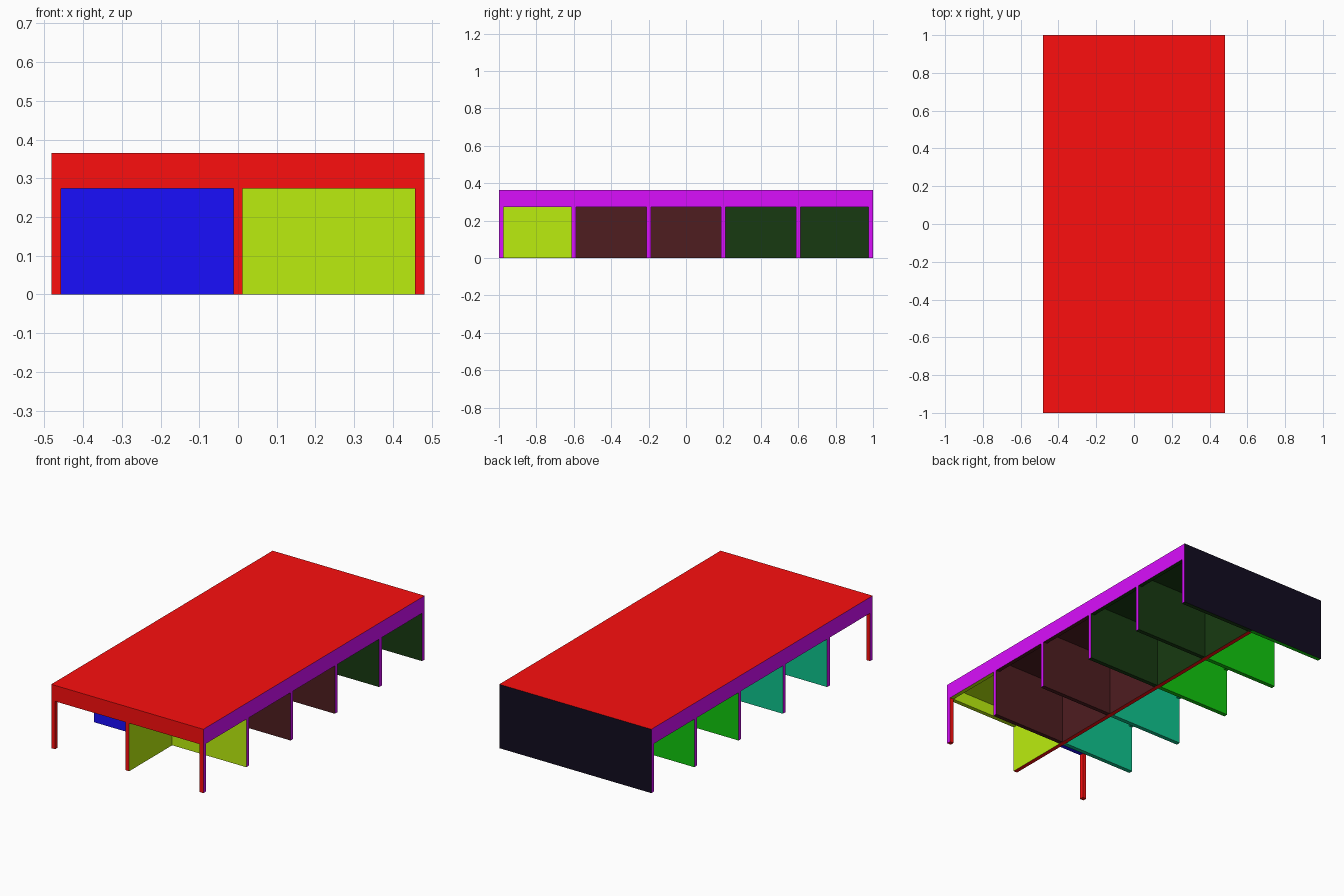
import bpy, bmesh
from mathutils import Vector

if "Cube" in bpy.data.objects:
    bpy.data.objects.remove(bpy.data.objects["Cube"])

# Overall dimensions
W, L, H = 0.481, 1.0, 0.365     # half width, half length, height
T = 0.024                       # panel thickness
OPEN = 0.274                    # height of the openings
CEIL = H - T                    # underside of the roof
DIVIDERS = [-0.6, -0.2, 0.2, 0.6]

# Colours as seen on screen, converted to linear light for the materials
COLORS = {
    "red": (0.87, 0.05, 0.05), "purple": (0.75, 0.05, 0.87),
    "black": (0.06, 0.04, 0.11), "blue": (0.09, 0.05, 0.87),
    "teal": (0.05, 0.68, 0.49), "green": (0.06, 0.69, 0.05),
    "yellow": (0.645, 0.82, 0.05), "maroon": (0.27, 0.10, 0.11),
    "dark_green": (0.08, 0.20, 0.06),
}


def linear(c):
    c = min(1, c / 0.88)
    return c / 12.92 if c < 0.04045 else ((c + 0.055) / 1.055) ** 2.4


MATS = {}
for key, rgb in COLORS.items():
    MATS[key] = bpy.data.materials.new(key)
    MATS[key].diffuse_color = (*[linear(c) for c in rgb], 1)

LEFT = ["blue", "teal", "teal", "green", "green"]
RIGHT = ["yellow", "maroon", "maroon", "dark_green", "dark_green"]


def paint(n, c, trim):
    """Outer faces by direction, inner faces by the bay they look into."""
    if n.z > 0.5 or c.y < -L + 1e-4:
        return "red"
    if abs(c.x) > W - 1e-4:
        return "purple"
    if c.y > L - 1e-4:
        return "black"
    if trim or (n.z < -0.5 and abs(c.x) < T / 2):
        return "red"
    p = c + n * 0.05
    if n.z < -0.5:
        p.y += 0.01
    bay = min(4, max(0, int((p.y + 1) / 0.4)))
    return (RIGHT if p.x > 0 else LEFT)[bay]


def box(name, lo, hi, cut_x=False, cut_y=False, trim=False):
    bm = bmesh.new()
    bmesh.ops.create_cube(bm, size=1)
    for v in bm.verts:
        v.co = Vector([lo[i] if v.co[i] < 0 else hi[i] for i in range(3)])
    # Split panels hidden behind the walls so each bay gets its own colour
    planes = [((0, y, 0), (0, 1, 0)) for y in DIVIDERS] if cut_y else []
    if cut_x:
        planes.append(((0, 0, 0), (1, 0, 0)))
    for co, no in planes:
        bmesh.ops.bisect_plane(bm, geom=bm.verts[:] + bm.edges[:] + bm.faces[:],
                               plane_co=co, plane_no=no)
    bm.normal_update()
    mesh = bpy.data.meshes.new(name)
    slots = []
    for f in bm.faces:
        key = paint(f.normal, f.calc_center_median(), trim)
        if key not in slots:
            slots.append(key)
            mesh.materials.append(MATS[key])
        f.material_index = slots.index(key)
    bm.to_mesh(mesh)
    bm.free()
    obj = bpy.data.objects.new(name, mesh)
    bpy.context.collection.objects.link(obj)


def span(a, b, side):
    """x range a..b, mirrored to the given side."""
    return sorted((a * side, b * side))


# Roof, central wall and closed back
box("roof", (-W, -L, CEIL), (W, L, H), cut_x=True, cut_y=True)
box("central_wall", (-T / 2, -L, 0), (T / 2, L - T, CEIL), cut_y=True)
box("back_wall", (-W, L - T, 0), (W, L, CEIL), cut_x=True)

for side, label in ((-1, "left"), (1, "right")):
    # Front corner post and front lintel
    x0, x1 = span(W - T, W, side)
    box(f"front_post_{label}", (x0, -L, 0), (x1, -L + T, CEIL), trim=True)
    a, b = span(T / 2, W - T, side)
    box(f"front_lintel_{label}", (a, -L, OPEN), (b, -L + T, CEIL))
    # Walls between the bays
    a, b = span(T / 2, W, side)
    for i, y in enumerate(DIVIDERS):
        box(f"cross_wall_{label}_{i + 1}", (a, y - T / 2, 0), (b, y + T / 2, CEIL))
    # Side lintels filling the gaps between wall ends
    starts = [-L + T] + [y + T / 2 for y in DIVIDERS]
    ends = [y - T / 2 for y in DIVIDERS] + [L - T]
    for i, (ya, yb) in enumerate(zip(starts, ends)):
        box(f"side_lintel_{label}_{i + 1}", (x0, ya, OPEN), (x1, yb, CEIL))

for m in bpy.data.materials:
    if m.users and not m.is_grease_pencil:
        m.use_nodes = True
        m.node_tree.nodes["Principled BSDF"].inputs["Base Color"].default_value = m.diffuse_color
